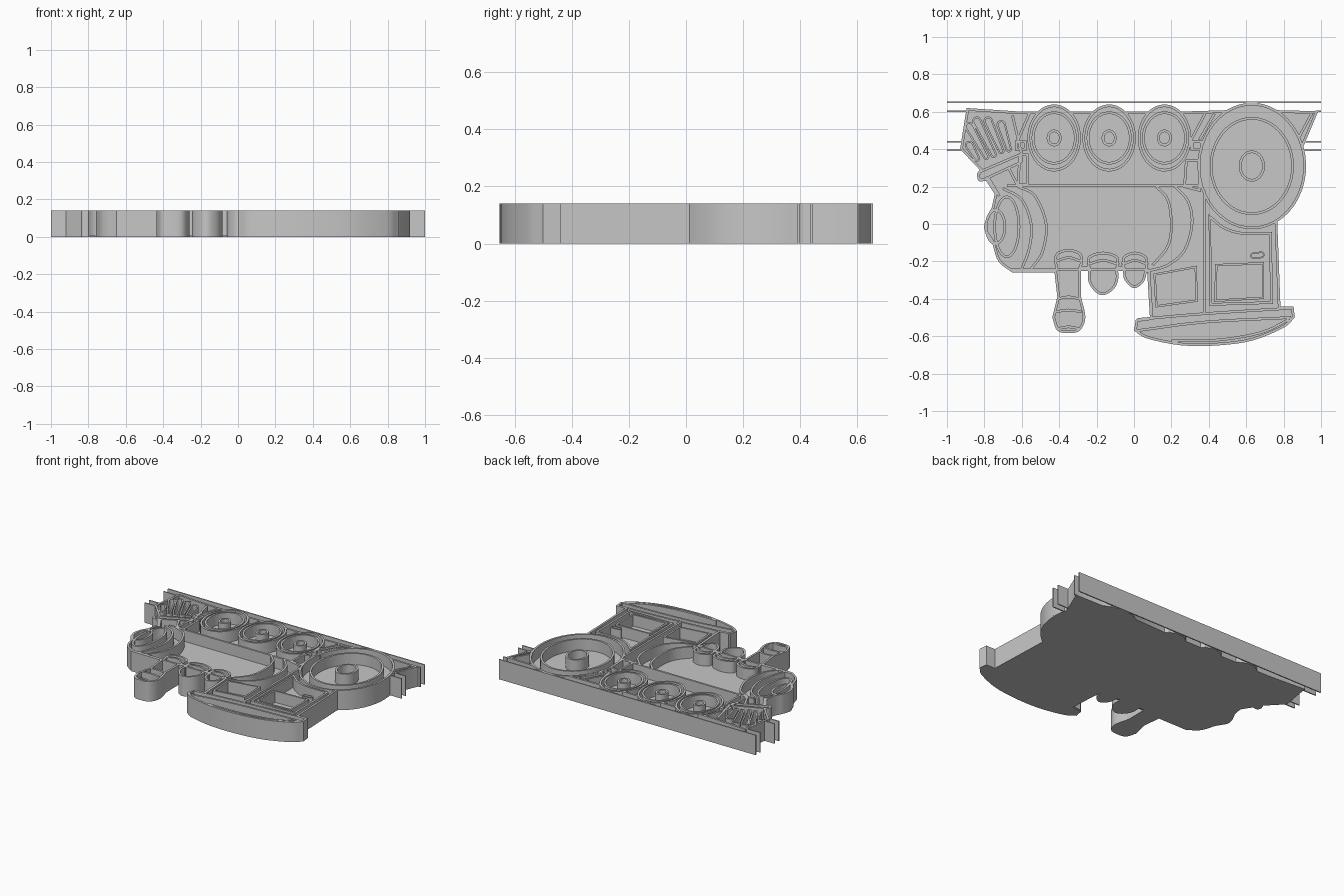
import bpy
import bmesh
from math import cos, sin, radians
from mathutils import Vector

cube = bpy.data.objects.get("Cube")
if cube:
    bpy.data.objects.remove(cube, do_unlink=True)

UNIT = 0.01          # plan coordinates are given in hundredths
TOP = 0.14
FLOOR = 0.06
THICK = 1.4

grey = bpy.data.materials.new("plain grey")
grey.use_nodes = True
grey.diffuse_color = (0.57, 0.57, 0.57, 1)
grey.node_tree.nodes["Principled BSDF"].inputs["Base Color"].default_value = grey.diffuse_color


def finish(name, bm):
    bmesh.ops.recalc_face_normals(bm, faces=bm.faces)
    mesh = bpy.data.meshes.new(name)
    bm.to_mesh(mesh)
    bm.free()
    mesh.materials.append(grey)
    mesh.shade_smooth()
    mesh.set_sharp_from_angle(angle=radians(35))
    part = bpy.data.objects.new(name, mesh)
    bpy.context.scene.collection.objects.link(part)


def arc(center, radii, start=0, end=360, step=8):
    """Points along an elliptical arc; a full turn leaves out the repeated end."""
    count = max(2, round(abs(end - start) / step))
    last = count if abs(end - start) == 360 else count + 1
    angles = [radians(start + (end - start) * i / count) for i in range(last)]
    return [(center[0] + radii[0] * cos(a), center[1] + radii[1] * sin(a)) for a in angles]


def curve(*points, cuts=5):
    """Smooth path through the given points."""
    p = [Vector(q) for q in points]
    p = [p[0] * 2 - p[1]] + p + [p[-1] * 2 - p[-2]]
    path = []
    for a, b, c, d in zip(p, p[1:], p[2:], p[3:]):
        for i in range(cuts):
            t = i / cuts
            path.append((b * 2 + (c - a) * t + (a * 2 - b * 5 + c * 4 - d) * t ** 2
                         + (b * 3 - a - c * 3 + d) * t ** 3) / 2)
    return [tuple(q) for q in path] + [points[-1]]


def capsule(a, b, radius_a, radius_b):
    """Rounded slot outline between two centres."""
    a, b = Vector(a), Vector(b)
    heading = (b - a).angle_signed(Vector((1, 0)))
    turn = heading * 180 / radians(180)
    return (arc(b, (radius_b, radius_b), turn - 90, turn + 90, 20)
            + arc(a, (radius_a, radius_a), turn + 90, turn + 270, 20))


def normal(a, b):
    d = (b - a).normalized()
    return Vector((-d.y, d.x))


def wall(name, points, closed=False, inner=THICK / 2, outer=-THICK / 2, bottom=0.005):
    """Upright strip that follows a path on the plan."""
    pts = [Vector(p) for p in points]
    n = len(pts)
    bm = bmesh.new()
    rows = []
    for i, p in enumerate(pts):
        before = pts[i - 1] if closed or i else None
        after = pts[(i + 1) % n] if closed or i < n - 1 else None
        first = normal(before, p) if before is not None else normal(p, after)
        second = normal(p, after) if after is not None else first
        miter = first + second
        miter = miter * (2 / max(miter.length_squared, 0.8))
        rows.append([bm.verts.new((*((p + miter * s) * UNIT), z))
                     for s, z in ((inner, bottom), (outer, bottom), (outer, TOP), (inner, TOP))])
    pairs = list(zip(rows, rows[1:] + rows[:1])) if closed else list(zip(rows, rows[1:]))
    for r, s in pairs:
        for k in range(4):
            bm.faces.new((r[k], r[k - 1], s[k - 1], s[k]))
    if not closed:
        bm.faces.new(rows[0])
        bm.faces.new(rows[-1])
    finish(name, bm)


def plate(name, points, height):
    """Flat plate with the plan outline."""
    bm = bmesh.new()
    low = [bm.verts.new((x * UNIT, y * UNIT, 0)) for x, y in points]
    high = [bm.verts.new((x * UNIT, y * UNIT, height)) for x, y in points]
    caps = [bm.faces.new(low), bm.faces.new(high)]
    for i in range(len(low)):
        bm.faces.new((low[i - 1], low[i], high[i], high[i - 1]))
    bmesh.ops.recalc_face_normals(bm, faces=bm.faces)
    bmesh.ops.triangulate(bm, faces=caps)
    finish(name, bm)


# Wheel layout
big_wheel = (63, 31)
big_radii = (29, 33.8)
small_wheels = [(x, 46) for x in (16.3, -13.3, -42.7)]
small_radii = (14.3, 17.9)

# Silhouette, counterclockwise from the front guard
outline = [(-89.5, 62), (-93, 40), (-82.5, 29)]
outline += curve((-84, 26), (-83, 23), (-79, 23))
outline += [(-74.5, 16)]
outline += curve((-76, 9), (-79, 3), (-80, -3), (-76, -10), (-72.5, -20), (-65, -26))
outline += [(-42.5, -26), (-41, -39)]
outline += curve((-43.7, -50), (-41, -57), (-35, -58.3), (-29, -57), (-26, -50), (-28.3, -39))
outline += [(-28.3, -24)]
outline += curve((-24.5, -24), (-24.3, -31), (-20.5, -36.5), (-16, -38), (-11, -35), (-8.5, -30), (-8.5, -24))
outline += curve((-6, -24), (-5, -30), (0, -34.3), (5.2, -31), (7, -25))
outline += [(8.5, -50), (1, -51)]
outline += curve((0, -57), (8, -61.5), (30, -65.2), (59, -63.3), (79, -56), (86, -50))
outline += [(85.3, -44), (78.3, -44)]
outline += arc(big_wheel, big_radii, -62, 18)
outline += [(98.5, 60.3)]
outline += arc(big_wheel, big_radii, 62, 118)
for center in small_wheels:
    outline += arc(center, small_radii, 52, 128)
outline += [(-62, 60.2)]

plate("base_floor", outline, FLOOR)
wall("outer_wall", outline, True, THICK, 0, 0)

# Wheels: rim, inner ring and hub tube
wheels = [("drive_wheel", big_wheel, [big_radii, (22.5, 26.2), (7, 8.3)])]
wheels += [("small_wheel", c, [small_radii, (12, 14.2), (4, 4.5)]) for c in small_wheels]
for name, center, rings in wheels:
    for part, radii in zip(("rim", "ring", "hub"), rings):
        wall(name + "_" + part, arc(center, radii), True, THICK, 0)

# Track strips along the wheel side, with short stubs at both ends
wall("long_rail", [(-100, 65), (100, 65)], inner=0.4, outer=-0.4, bottom=0)
for y, left, right in ((60.2, -89, 97), (44, -92, 90), (39.3, -92, 90)):
    for end, x in ((-100, left), (100, right)):
        wall("rail_stub", [(end, y), (x, y)], inner=0.4, outer=-0.4, bottom=0)

# Front guard with fanned slots, cross bar and neck
slots = [((-88, 42), (-84, 35)), ((-88, 52), (-79, 36)), ((-84, 55), (-75, 37)),
         ((-78, 55), (-71, 39)), ((-71, 53), (-67, 40))]
for a, b in slots:
    wall("guard_slot", capsule(a, b, 2, 1.2), True, 0.5, -0.5)
wall("guard_bar", capsule((-81, 26), (-62, 34.5), 2.3, 2), True)
wall("guard_edge", [(-65, 58), (-60, 37)])
wall("guard_neck", [(-78, 25), (-72, 15)])
wall("guard_neck", [(-67, 30), (-62, 20)])

# Frame posts, boxes and braces between wheels and boiler
boxes = [[(-63, 40), (-58, 40), (-58, 44), (-63, 44)],
         [(-62, 21), (-57, 21), (-57, 37), (-61, 37)],
         [(31, 40), (36, 40), (36, 44), (31, 44)],
         [(27, 20), (35, 18), (35, 34), (28, 34)]]
for box in boxes:
    wall("frame_box", box, True)
braces = [[(-62, 45), (-56, 59)], [(30, 44), (38, 59)], [(35, 45), (43, 59)],
          [(88, 46), (95, 59)]]
for brace in braces:
    wall("frame_brace", brace)

# Boiler body, bands and nose
wall("boiler_lower_edge", [(-68, 20.5), (36, 20.5)])
wall("boiler_upper_edge", [(-66, -24.5), (8, -24.5)])
wall("boiler_front_band", curve((-62, 20), (-53, 15), (-47, 0), (-49, -15), (-55, -24)))
wall("boiler_front_band", curve((-70, 19), (-60, 13), (-55, 0), (-56, -13), (-60, -24)))
wall("boiler_rear_band", curve((12, 20), (18, 13), (20, 0), (18, -12), (10, -22)))
wall("boiler_rear_band", curve((22, 20), (29, 12), (31, 0), (27, -14), (18, -22), (8, -25)))
wall("nose_plate", arc((-68, -1.5), (6.5, 16)), True)
wall("nose_cap", arc((-74, -1.5), (5, 9)), True)

# Chimney and domes with their collars
for x, half, y in ((-35, 7, -16), (-16.5, 8, -17.5), (0.5, 6.5, -17.5)):
    wall("collar", curve((x - half, y - 4), (x - half + 1, y), (x, y + 2),
                         (x + half - 1, y), (x + half, y - 4)))
    wall("collar_lip", curve((x - half, y - 4), (x, y - 2), (x + half, y - 4)))
    for side in (-1, 1):
        wall("collar_side", [(x + side * half, y - 4), (x + side * (half - 1), y - 9)])
for y, half in ((-39, 6), (-46, 7), (-55, 6)):
    wall("chimney_band", curve((-35 - half, y - 1), (-35, y), (-35 + half, y - 1)))

# Cab walls, windows and handle
wall("cab_post", [(37.5, 18), (37.5, -48)])
wall("cab_panel", curve((40.5, 4), (48, -2), (58, -5), (73, -5)) + [(73.5, -42), (41, -43)], True)
wall("cab_corner", [(8, -25), (9.5, -49)])
for window in ([(11, -27), (33, -23), (33.5, -41), (12, -44)],
               [(44, -22), (69, -21), (69, -39.5), (43.5, -41)]):
    wall("cab_window", window, True, 0.6, -0.6)
wall("cab_handle", capsule((64, -17), (68, -16.5), 1.4, 1.4), True, 0.4, -0.4)

# Roof layers
wall("roof_eave", curve((2, -51), (37, -48), (84, -45)))
wall("roof_band", curve((2, -57), (37, -52.5), (84, -50)))
wall("roof_crown", curve((20, -62.5), (45, -62), (68, -58), (83, -51)))
